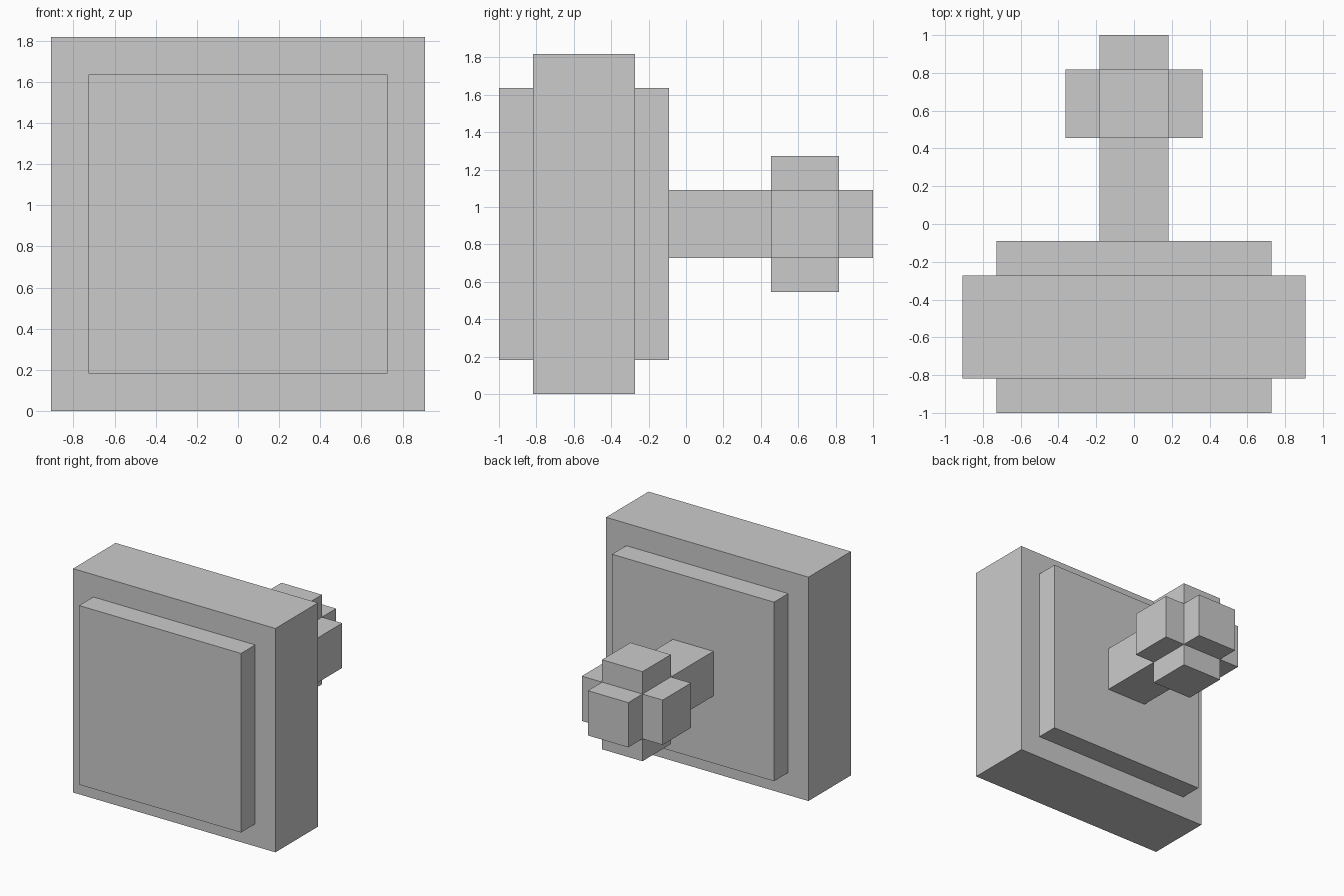
import bpy, bmesh
from mathutils import Vector

if "Cube" in bpy.data.objects:
    bpy.data.objects.remove(bpy.data.objects["Cube"])

U = 2 / 11          # module: the model is 11 units deep
MID_Z = 5 * U       # height of the central axis


def box(bm, half_x, half_z, y0, y1):
    """Add a box centred on the axis, spanning y0..y1 (in modules from the front)."""
    verts = bmesh.ops.create_cube(bm, size=1)["verts"]
    bmesh.ops.scale(bm, verts=verts, vec=(2 * half_x * U, (y1 - y0) * U, 2 * half_z * U))
    bmesh.ops.translate(bm, verts=verts, vec=(0, -1 + (y0 + y1) / 2 * U, MID_Z))


def push(bm, face, distance):
    """Extrude one face outward along its normal and return the new cap."""
    normal = face.normal.copy()
    cap = bmesh.ops.extrude_discrete_faces(bm, faces=[face])["faces"][0]
    bmesh.ops.translate(bm, verts=cap.verts[:], vec=normal * distance)
    cap.normal_update()
    return cap


def finish(name, bm):
    bmesh.ops.recalc_face_normals(bm, faces=bm.faces[:])
    mesh = bpy.data.meshes.new(name)
    bm.to_mesh(mesh)
    bm.free()
    bpy.context.collection.objects.link(bpy.data.objects.new(name, mesh))


# Square slab with a raised panel on its front and back
bm = bmesh.new()
box(bm, 5, 5, 1, 4)
bm.normal_update()
for face in [f for f in bm.faces if abs(f.normal.y) > 0.9]:
    bmesh.ops.inset_region(bm, faces=[face], thickness=U, use_even_offset=True)
    push(bm, face, U)
finish("slab", bm)

# Square handle: shaft, knob section and tip, with arms pushed out of the knob
bm = bmesh.new()
box(bm, 1, 1, 5, 8)
bm.normal_update()
cap = max(bm.faces, key=lambda f: f.normal.y)
for length in (2, 1):
    cap = push(bm, cap, length * U)
bm.normal_update()
knob_y = -1 + 9 * U
arms = [f for f in bm.faces
        if abs(f.normal.y) < 0.1 and abs(f.calc_center_median().y - knob_y) < 0.01]
for face in arms:
    push(bm, face, U)
finish("handle", bm)
